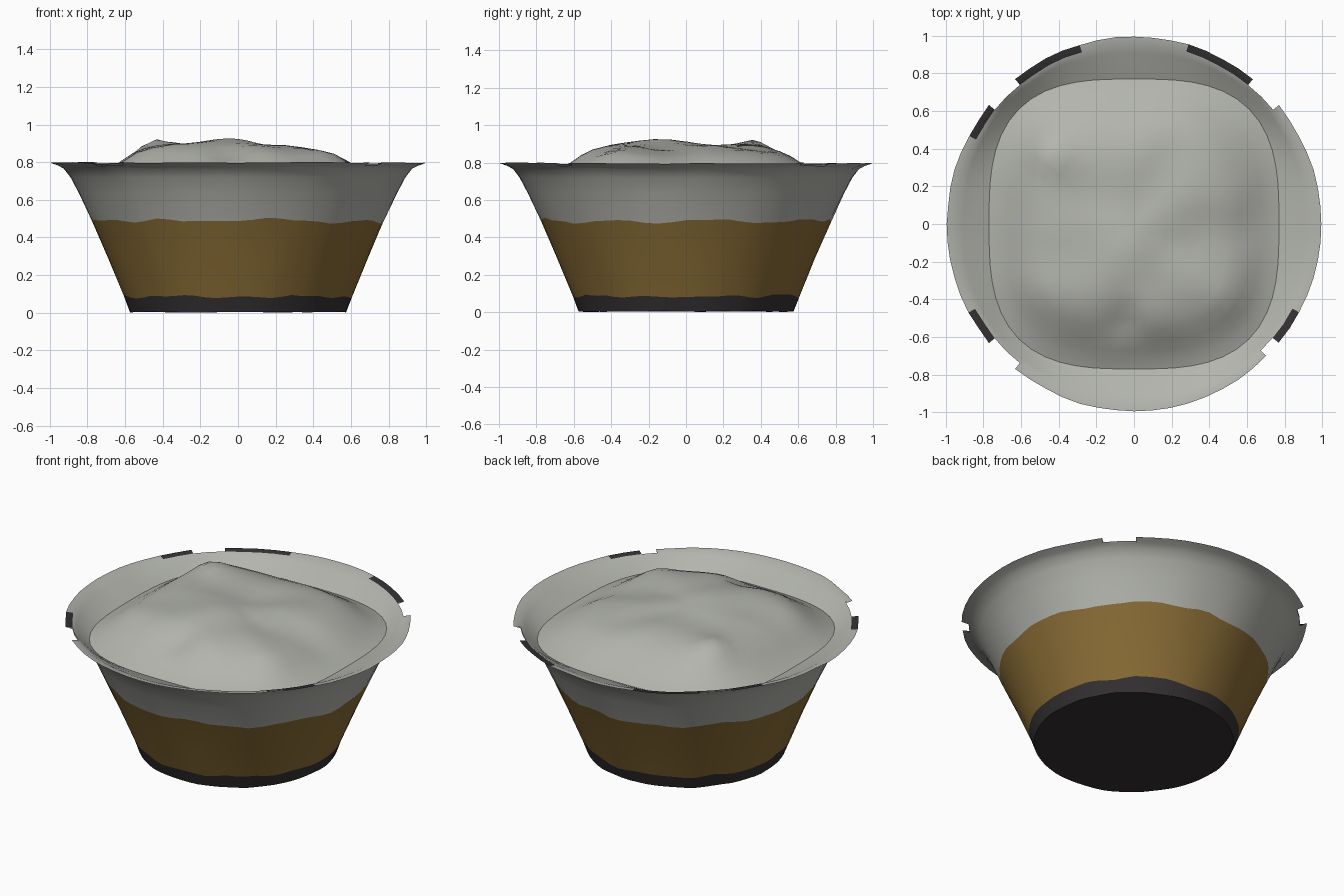
import bpy, bmesh, math, random
from mathutils import noise, Vector

if "Cube" in bpy.data.objects:
    bpy.data.objects.remove(bpy.data.objects["Cube"])

random.seed(4)
N = 64

def material(name, rgb):
    m = bpy.data.materials.new(name)
    m.diffuse_color = (*rgb, 1)
    m.use_nodes = True
    m.node_tree.nodes["Principled BSDF"].inputs["Base Color"].default_value = m.diffuse_color
    return m

GREY = material("pale grey", (0.45, 0.46, 0.42))
BROWN = material("golden brown", (0.25, 0.15, 0.036))
DARK = material("charcoal", (0.035, 0.03, 0.032))

def squircle(a, p):
    """Radius factor of a rounded square with exponent p."""
    return (abs(math.cos(a)) ** p + abs(math.sin(a)) ** p) ** (-1 / p)

def ring_mesh(name, rings, mats, slots, cap_first=False, cap_last=False):
    """Join rings of N points with quads; slots gives the colour of each band."""
    bm = bmesh.new()
    rows = [[bm.verts.new(p) for p in ring] for ring in rings]
    for k in range(len(rows) - 1):
        for i in range(N):
            j = (i + 1) % N
            f = bm.faces.new((rows[k][i], rows[k][j], rows[k + 1][j], rows[k + 1][i]))
            f.material_index = slots(k, i)
    if cap_first:
        bm.faces.new(rows[0][::-1]).material_index = slots(0, 0)
    if cap_last:
        bm.faces.new(rows[-1]).material_index = slots(len(rows) - 2, 0)
    # torn gaps in the rim: any face flagged with slot 9 is removed
    bmesh.ops.delete(bm, geom=[f for f in bm.faces if f.material_index == 9], context='FACES')
    me = bpy.data.meshes.new(name)
    bm.to_mesh(me)
    bm.free()
    for m in mats:
        me.materials.append(m)
    ob = bpy.data.objects.new(name, me)
    bpy.context.collection.objects.link(ob)
    bpy.context.view_layer.objects.active = ob
    ob.select_set(True)
    bpy.ops.object.shade_smooth_by_angle(angle=math.radians(40))
    ob.select_set(False)
    return ob

# bowl: (radius, height, squareness, height wobble), outside up and then inside down
profile = [(0.575, 0.005, 0, 0.004), (0.605, 0.085, 0, 0.01), (0.69, 0.29, 0, 0),
           (0.775, 0.49, 0, 0.014), (0.845, 0.635, 0, 0), (0.89, 0.72, 0, 0),
           (0.925, 0.765, 0, 0.003), (0.955, 0.782, 0, 0.004), (0.995, 0.797, 0, 0.004),
           (0.955, 0.792, 0, 0.004), (0.91, 0.772, 0.2, 0.003), (0.82, 0.735, 0.7, 0.002),
           (0.77, 0.715, 1, 0)]
rings = []
for r, z, q, w in profile:
    ring = []
    for i in range(N):
        a = 2 * math.pi * i / N
        rr = r * (1 + q * (squircle(a, 3) - 1))
        if r > 0.9:
            rr += 0.006 * noise.noise(Vector((5 * math.cos(a), 5 * math.sin(a), r)))
        zz = max(0, z + w * 2 * noise.noise(Vector((4 * math.cos(a), 4 * math.sin(a), z * 9))))
        ring.append((rr * math.cos(a), rr * math.sin(a), zz))
    rings.append(ring)

GAPS = (44, 136, 224, 318)        # torn corners, degrees
SCORCH = ((50, 72), (108, 134), (141, 150), (207, 222), (322, 330))

def bowl_slots(k, i):
    deg = 360 * (i + 0.5) / N
    if k in (7, 8) and any(abs(deg - g) < 4 for g in GAPS):
        return 9
    if k == 8 and any(lo < deg < hi for lo, hi in SCORCH):
        return 2
    return 2 if k == 0 else 1 if k < 3 else 0

ring_mesh("bowl", rings, (GREY, BROWN, DARK), bowl_slots, cap_first=True)

# filling: rounded-square mound with soft lumps
LUMPS = ((-0.46, 0.37, 0.06, 0.11), (0.0, -0.2, 0.025, 0.25), (0.45, 0.0, -0.02, 0.2),
         (-0.05, -0.52, -0.03, 0.08), (0.2, -0.12, -0.015, 0.1), (0.5, -0.4, 0.02, 0.12))
levels = [(0.77, 0.715), (0.72, 0.735), (0.67, 0.765), (0.62, 0.797), (0.56, 0.835), (0.5, 0.86),
          (0.43, 0.876), (0.35, 0.885), (0.26, 0.89), (0.17, 0.892), (0.09, 0.893), (0.03, 0.893)]
mound = []
for s, z in levels:
    ring = []
    for i in range(N):
        a = 2 * math.pi * i / N
        r = s * squircle(a, 3)
        x, y = r * math.cos(a), r * math.sin(a)
        soft = min(1, (0.77 - s) / 0.2)
        h = z + soft * (-0.022 * x + 0.018 * noise.noise(Vector((4 * x, 4 * y, 2))))
        h += soft * sum(d * math.exp(-((x - u) ** 2 + (y - v) ** 2) / (w * w)) for u, v, d, w in LUMPS)
        ring.append((x, y, h))
    mound.append(ring)
ring_mesh("filling", mound, (GREY,), lambda k, i: 0, cap_last=True)
